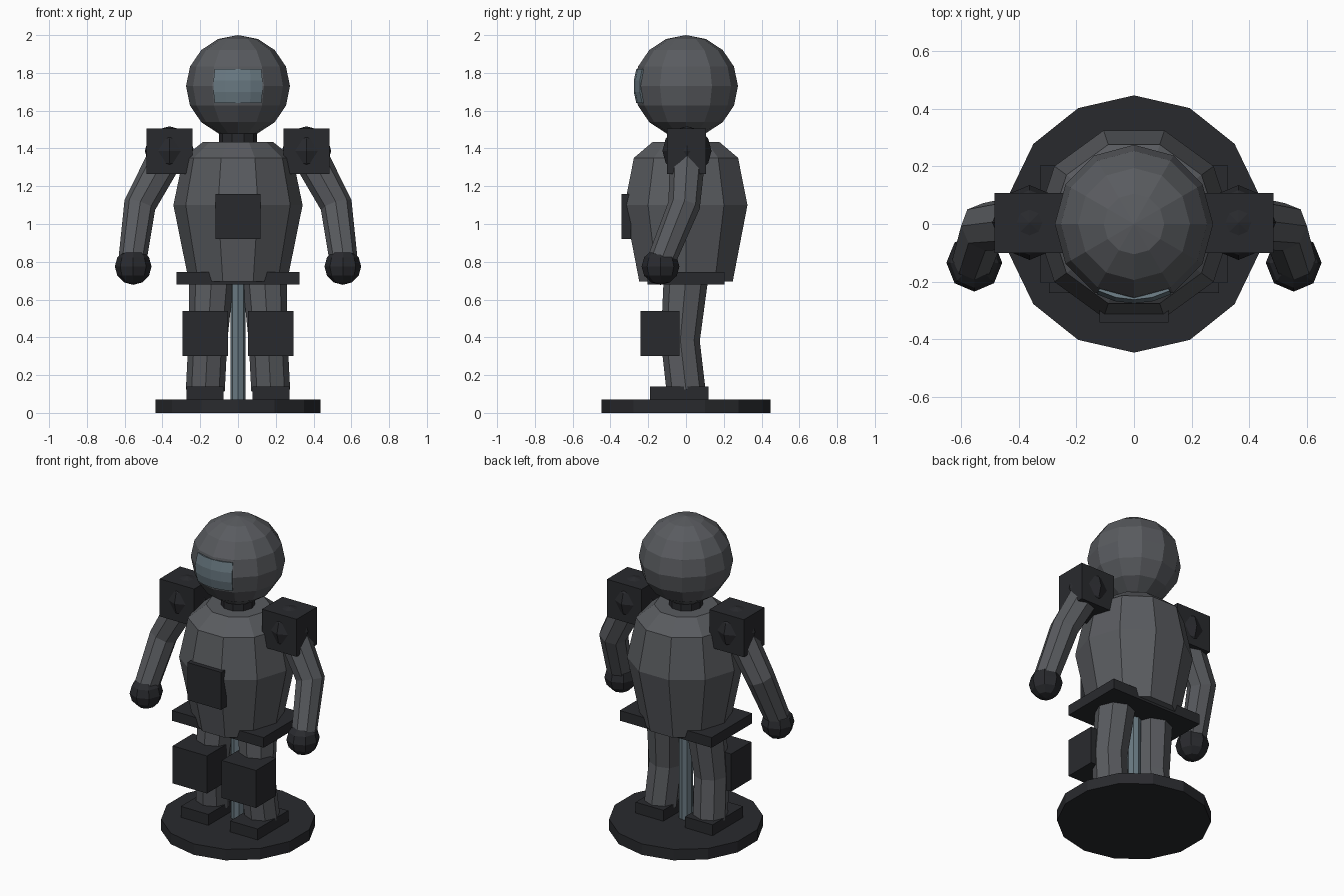
import bpy, bmesh, math
from mathutils import Vector, Matrix

if "Cube" in bpy.data.objects:
    bpy.data.objects.remove(bpy.data.objects["Cube"])


def material(name, rgb):
    m = bpy.data.materials.new(name)
    m.diffuse_color = (*rgb, 1)
    m.use_nodes = True
    m.node_tree.nodes["Principled BSDF"].inputs["Base Color"].default_value = m.diffuse_color
    return m


GREY = material("grey", (0.10, 0.105, 0.115))
DARK = material("dark", (0.022, 0.023, 0.027))
GLASS = material("glass", (0.14, 0.19, 0.22))


def finish(bm, name, mat, mirror=False):
    bmesh.ops.recalc_face_normals(bm, faces=bm.faces)
    me = bpy.data.meshes.new(name)
    bm.to_mesh(me)
    bm.free()
    me.materials.append(mat)
    ob = bpy.data.objects.new(name, me)
    bpy.context.collection.objects.link(ob)
    if mirror:
        ob.modifiers.new("mirror", 'MIRROR')
    return ob


def box(name, lo, hi, mat, mirror=False):
    lo, hi = Vector(lo), Vector(hi)
    bm = bmesh.new()
    bmesh.ops.create_cube(bm, size=1, matrix=Matrix.Translation((lo + hi) / 2)
                          @ Matrix.Diagonal((*(hi - lo), 1)))
    return finish(bm, name, mat, mirror)


def ball(name, centre, scale, segs, rings, mat, mirror=False):
    bm = bmesh.new()
    bmesh.ops.create_uvsphere(bm, u_segments=segs, v_segments=rings, radius=1,
                              matrix=Matrix.Translation(centre) @ Matrix.Diagonal((*scale, 1)))
    return finish(bm, name, mat, mirror)


def tube(name, path, sides, mat, mirror=False, start=0.0):
    """Capped tube through (x, y, z, radius) points, rings square to the path."""
    pts = [Vector(p[:3]) for p in path]
    bm = bmesh.new()
    rings = []
    for i, p in enumerate(pts):
        d = (pts[min(i + 1, len(pts) - 1)] - pts[max(i - 1, 0)]).normalized()
        turn = Vector((0, 0, 1)).rotation_difference(d if d.z > 0 else -d)
        ring = []
        for k in range(sides):
            a = start + math.tau * k / sides
            ring.append(bm.verts.new(p + turn @ Vector((math.cos(a), math.sin(a), 0)) * path[i][3]))
        rings.append(ring)
    for a, b in zip(rings, rings[1:]):
        for k in range(sides):
            j = (k + 1) % sides
            bm.faces.new((a[k], a[j], b[j], b[k]))
    bm.faces.new(rings[0])
    bm.faces.new(rings[-1])
    return finish(bm, name, mat, mirror)


# Stand
tube("base_disc", [(0, 0, 0, 0.447), (0, 0, 0.07, 0.447)], 14, DARK, start=math.pi / 2)
tube("support_pole", [(0, 0, 0.06, 0.04), (0, 0, 0.75, 0.04)], 8, GLASS)

# Torso, neck and belt
tube("torso", [(0, 0, 0.695, 0.26), (0, 0, 1.10, 0.342), (0, 0, 1.35, 0.29),
               (0, 0, 1.435, 0.185)], 10, GREY)
tube("neck", [(0, 0, 1.40, 0.10), (0, 0, 1.52, 0.10)], 10, DARK)
box("belt", (-0.325, -0.205, 0.68), (0.325, 0.205, 0.745), DARK)
box("chest_panel", (-0.12, -0.342, 0.92), (0.12, -0.29, 1.16), DARK)

# Head with curved visor
ball("head", (0, 0, 1.73), (0.275, 0.275, 0.27), 12, 8, GREY)
bm = bmesh.new()
cols, rows = 4, 3
grid = []
for r in range(rows + 1):
    lat = math.radians(-19 + 38 * r / rows)
    row = []
    for c in range(cols + 1):
        lon = math.radians(-28 + 56 * c / cols)
        row.append(bm.verts.new((0.278 * math.sin(lon) * math.cos(lat),
                                 -0.278 * math.cos(lon) * math.cos(lat),
                                 1.73 + 0.278 * math.sin(lat))))
    grid.append(row)
for r in range(rows):
    for c in range(cols):
        bm.faces.new((grid[r][c], grid[r][c + 1], grid[r + 1][c + 1], grid[r + 1][c]))
visor = finish(bm, "visor", GLASS)
for f in visor.data.polygons:
    if f.normal.y > 0:
        visor.data.flip_normals()
        break
solid = visor.modifiers.new("thickness", 'SOLIDIFY')
solid.thickness, solid.offset = 0.03, -1

# Arms: shoulder ball inside a pad, bent arm, hand
ball("shoulder_joints", (0.363, 0.005, 1.387), (0.13, 0.13, 0.13), 8, 6, DARK, True)
box("shoulder_pads", (0.24, -0.10, 1.265), (0.485, 0.107, 1.505), DARK, True)
tube("arms", [(0.37, 0.01, 1.38, 0.095), (0.52, -0.01, 1.10, 0.085),
              (0.557, -0.125, 0.82, 0.075)], 8, GREY, True)
ball("hands", (0.555, -0.135, 0.775), (0.097, 0.1, 0.097), 8, 6, DARK, True)

# Legs: limb, knee block, foot
tube("legs", [(0.14, 0, 0.72, 0.118), (0.16, -0.03, 0.38, 0.103),
              (0.173, 0, 0.12, 0.103)], 8, GREY, True)
box("knee_blocks", (0.052, -0.24, 0.30), (0.295, -0.035, 0.54), DARK, True)
box("feet", (0.077, -0.19, 0.06), (0.272, 0.12, 0.14), DARK, True)
